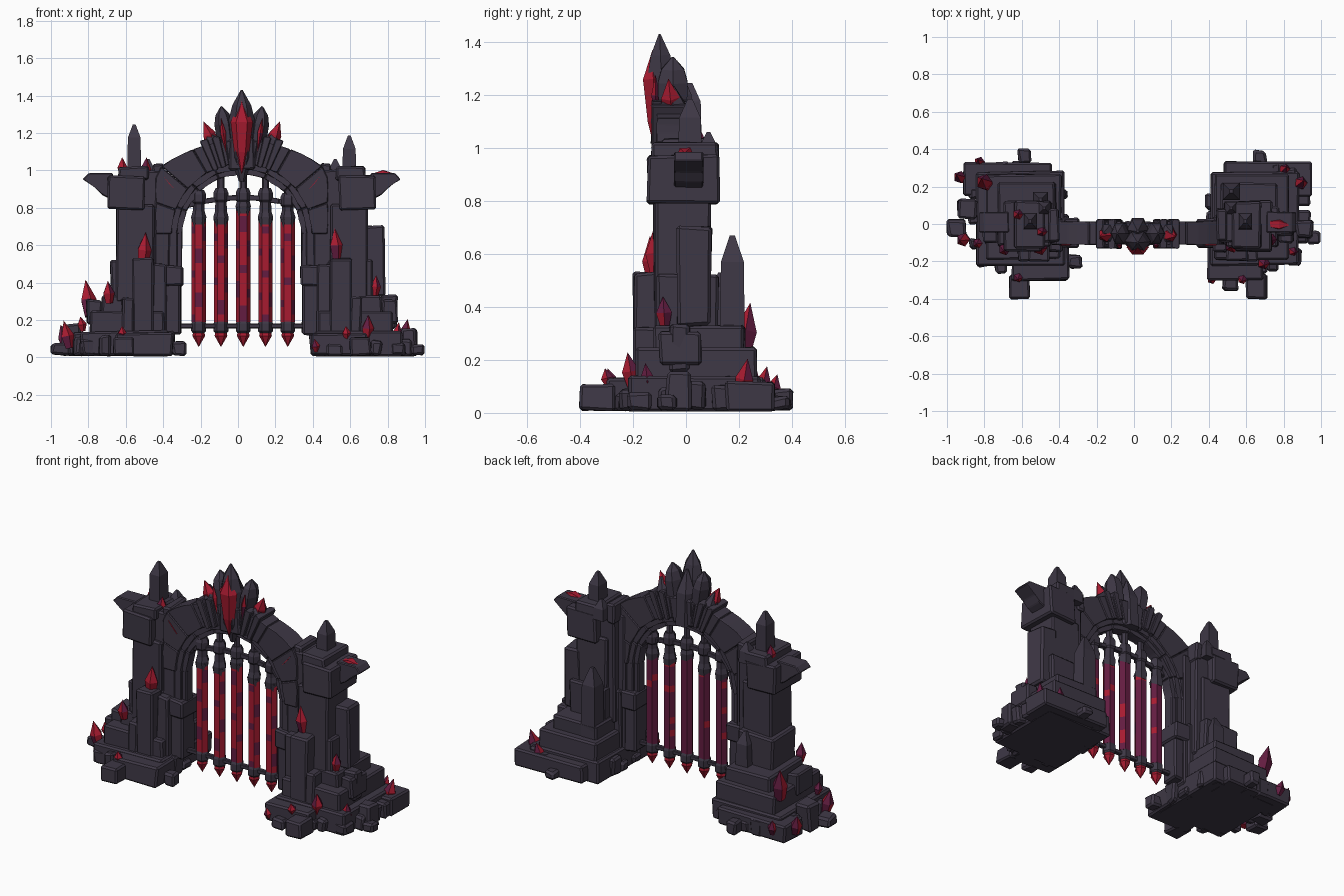
import bpy, bmesh, math, random
from mathutils import Vector

if "Cube" in bpy.data.objects:
    bpy.data.objects.remove(bpy.data.objects["Cube"])

random.seed(4)
CX = 0.02                      # the gate's own mirror line
SPRING = 0.66                  # height where the arch starts
GY = -0.05                     # depth of the gate plane


def mat(name, c):
    m = bpy.data.materials.new(name)
    m.diffuse_color = (*c, 1)
    m.use_nodes = True
    m.node_tree.nodes["Principled BSDF"].inputs["Base Color"].default_value = m.diffuse_color
    return m


STONE = mat("dark_stone", (0.048, 0.039, 0.060))
RED = mat("red_crystal", (0.39, 0.011, 0.030))
PURPLE = mat("purple_crystal", (0.125, 0.012, 0.052))


def finish(name, bm, mats, rule=None):
    bmesh.ops.recalc_face_normals(bm, faces=bm.faces[:])
    bm.normal_update()
    for f in bm.faces:
        f.material_index = rule(f) if rule else 0
    me = bpy.data.meshes.new(name)
    bm.to_mesh(me)
    bm.free()
    for m in mats:
        me.materials.append(m)
    bpy.context.collection.objects.link(bpy.data.objects.new(name, me))


def chisel(bm, jit, bev):
    for v in bm.verts:
        v.co += Vector([random.uniform(-jit, jit) for _ in range(3)])
        v.co.z = max(v.co.z, 0.005)
    bmesh.ops.bevel(bm, geom=bm.edges[:], offset=bev, segments=1, affect='EDGES')


def block(name, x0, x1, y0, y1, z0, z1, jit=0.006, bev=0.01):
    """Rough hewn stone block."""
    bm = bmesh.new()
    bmesh.ops.create_cube(bm, size=1)
    for v in bm.verts:
        v.co = Vector((x1 if v.co.x > 0 else x0, y1 if v.co.y > 0 else y0, z1 if v.co.z > 0 else z0))
    chisel(bm, jit, bev)
    finish(name, bm, [STONE])


def boulder(name, x, y, z, r, h):
    block(name, x - r, x + r, y - r, y + r, z, z + h, 0.01, 0.012)


def prism(name, pts, y0, y1, bev=0.005, m=STONE):
    """Front-view outline (x, z) pushed through from y0 to y1."""
    bm = bmesh.new()
    a, b = [[bm.verts.new((x, y, z)) for x, z in pts] for y in (y0, y1)]
    n = len(pts)
    bm.faces.new(a)
    bm.faces.new(b[::-1])
    for i in range(n):
        bm.faces.new((a[i], b[i], b[(i + 1) % n], a[(i + 1) % n]))
    if bev:
        chisel(bm, 0.0015, bev)
    finish(name, bm, [m])


def shaft(name, base, d, rings, n=6, sy=1.0, mats=(STONE,), rule=None, turn=0.0):
    """Faceted spike along d: rings are (distance, radius), radius 0 is a point."""
    bm = bmesh.new()
    rot = Vector((0, 0, 1)).rotation_difference(Vector(d).normalized())
    rows = []
    for t, r in rings:
        ang = [turn + math.tau * i / n for i in range(n if r else 1)]
        rows.append([bm.verts.new(Vector(base) + rot @ Vector((r * math.cos(a), sy * r * math.sin(a), t)))
                     for a in ang])
    for a, b in zip(rows, rows[1:]):
        for i in range(n):
            j = (i + 1) % n
            q = [a[i % len(a)], a[j % len(a)], b[j % len(b)], b[i % len(b)]]
            bm.faces.new(list(dict.fromkeys(q)))
    for row in (rows[0], rows[-1]):
        if len(row) > 2:
            bm.faces.new(row)
    finish(name, bm, mats, rule)


def gem_rule(f):
    """Purple behind, red with purple patches in front."""
    c = f.calc_center_median()
    if f.normal.y > 0.2:
        return int(random.random() < 0.9)
    return int(math.sin(26 * c.z + 61 * c.x + 2 * f.normal.x) > 0.72)


def gem(name, base, d, rings, n=5, sy=1.0):
    shaft(name, base, d, rings, n, sy, (RED, PURPLE), gem_rule)


def obelisk(name, x, y, z, r, h, tip, sy=1.0):
    """Square stone pillar with a pointed tip."""
    shaft(name, (x, y, z), (0, 0, 1), [(0, r), (h - tip, r * 0.9), (h, r * 0.2)], 4, sy, turn=math.pi / 4)


# ---- towers, mirrored about the gate centre (u = distance from centre) ----
PARTS = [  # name, u0, u1, y0, y1, z0, z1
    ("base_front_slab", .37, .67, -.30, -.1, .01, .13), ("base_front_stone", .58, .69, -.40, -.27, .01, .11),
    ("base_back_slab", .46, .93, .15, .33, .01, .12), ("tower_shaft", .47, .67, -.12, .09, .3, .82),
    ("base_tier", .39, .86, -.22, .28, .01, .14), ("lower_tier", .41, .81, -.19, .265, .1, .245),
    ("middle_tier", .44, .75, -.12, .22, .2, .33), ("upper_tier", .46, .70, -.11, .12, .3, .52),
    ("shaft_corner", .43, .53, -.10, .07, .3, 1.0),
    ("tower_head", .52, .715, -.145, .125, .79, .97), ("head_cap", .50, .66, -.13, .12, .95, 1.02),
    ("head_inner_stone", .42, .475, -.09, .08, .92, 1.035), ("front_pillar", .475, .585, -.20, -.09, .1, .53),
    ("front_pillar_low", .58, .64, -.2, -.1, .12, .32), ("inner_pillar", .40, .48, -.15, .04, .1, .5),
    ("impost", .315, .44, -.125, .03, .38, .49), ("jamb", .385, .47, -.10, .02, .1, .96),
    ("jamb_lower", .325, .41, -.11, .01, .12, .42), ("outer_step", .75, .83, -.1, .06, .18, .31)]
for s in (-1, 1):
    def side_block(name, u0, u1, *rest, **kw):
        block(name, *sorted((CX + s * u0, CX + s * u1)), *rest, **kw)

    for p in PARTS:
        side_block(*p)
    # outward pointing ledge on the tower head
    prism("head_horn", [(CX + s * u, z) for u, z in
          ((.69, .84), (.75, .87), (.78, .91), (.85, .95), (.82, .985), (.69, .985))], -.045, .065)
    obelisk("tower_pinnacle", CX + s * .575, .015, .99, .053, .225 - s * .03, .07, 1.2)
    obelisk("back_pinnacle", CX + s * .5, .085, .94, .05, .12, .05)
    # perimeter rubble
    for i in range(16):
        a = math.tau * i / 16 + random.uniform(-.1, .1)
        cx, cy = [max(-1, min(1, 1.15 * k)) for k in (math.cos(a), math.sin(a))]
        boulder("rubble", CX + s * .64 + .235 * cx, .03 + .26 * cy, .01, random.uniform(.025, .045), random.uniform(.05, .13))
    # inner trim legs below the arch ring
    side_block("trim_leg_outer", .345, .39, -.095, 0, .4, .67, jit=.001, bev=.005)
    side_block("trim_leg_inner", .318, .352, -.08, -.015, .4, .67, jit=.001, bev=.005)

# stones that differ from side to side: x, y, z, half width, height
for b in ((-.95, -.02, .01, .045, .06), (-.315, -.2, .01, .035, .07), (-.585, .365, .01, .037, .08),
          (-.89, .08, .01, .05, .17), (.96, -.07, .01, .037, .06), (.91, -.03, .01, .045, .15),
          (.67, .36, .01, .038, .05), (.515, -.32, .01, .04, .06), (.72, .03, .33, .062, .37), (.81, -.02, .15, .04, .18)):
    boulder("loose_stone", *b)
obelisk("back_obelisk", .52, .175, .2, .068, .47, .1)
obelisk("back_obelisk_short", -.5, .13, .25, .06, .28, .07)


# ---- arch ----
def outer_r(a):                # flatter outer curve of the arch, cut straight at the towers
    r = -.24 * math.sin(a) + math.sqrt(.74 ** 2 - (.24 * math.cos(a)) ** 2)
    return min(r, .46 / max(.01, abs(math.cos(a))))


def wedge(name, a0, a1, r_in, r_out, y0, y1):
    ang = [a0 + (a1 - a0) * i / 3 for i in range(4)]
    rim = [(r_in, a) for a in ang] + [(r_out(a) if callable(r_out) else r_out, a) for a in reversed(ang)]
    prism(name, [(CX + r * math.cos(a), SPRING + r * math.sin(a)) for r, a in rim], y0, y1)


def ring(name, n, *rest):
    for i in range(n):
        wedge(name, math.pi * i / n, math.pi * (i + 1) / n, *rest)


ring("arch_stone", 9, .375, outer_r, -.11, .012)
ring("arch_trim_outer", 8, .345, .39, -.095, 0)
ring("arch_trim_inner", 8, .318, .352, -.08, -.015)

# ---- crown over the arch ----
for s in (-1, 1):
    for deg in (15, 22):       # raised collars
        a = math.radians(90 - s * deg)
        wedge("arch_collar", a - .04, a + .04, .37, lambda t: outer_r(t) + .03, -.13, .025)
    shaft("crown_spike", (CX + s * .07, GY, 1.06), (s * .14, 0, 1), [(0, .045), (.19, .05), (.24, .038), (.285, .004)], 6, 1.3)
    gem("crown_spike_inlay", (CX + s * .085, -.115, 1.1), (s * .14, 0, 1), [(0, 0), (.1, .016), (.18, 0)], 4)
    shaft("crown_side_spike", (CX + s * .13, GY, 1.05), (s * .3, 0, 1), [(0, .04), (.12, .042), (.19, .006)], 6, 1.3)
    shaft("crown_side_crystal", (CX + s * .14, GY, 1.1), (s * .4, -.1, 1), [(0, .03), (.1, .037), (.175, 0)], 5, 1, (RED,))
    prism("glowing_crack", [(CX + s * u, z) for u, z in ((.42, .97), (.36, .90), (.39, .93))], -.115, -.107, 0, RED)
shaft("keystone_spike", (CX, -.08, .94), (0, -.04, 1), [(0, .015), (.13, .06), (.33, .07), (.41, .05), (.49, .005)], 6, .85)
shaft("keystone_back", (CX, -.02, 1.0), (0, -.06, 1), [(0, .06), (.2, .06), (.33, .008)])
block("keystone_base", CX - .07, CX + .07, -.12, .015, 1.0, 1.17)
shaft("keystone_crystal", (CX, -.115, .98), (0, -.03, 1), [(0, 0), (.12, .04), (.28, .06), (.39, 0)], 6, .75, (RED,))

# ---- portcullis ----
for i in range(5):
    x = -.21 + .119 * i
    top = .80 if i == 2 else .74
    arch_z = SPRING + math.sqrt(.34 ** 2 - (x - CX) ** 2)
    collar = [(0, .026), (.015, .04), (.055, .04), (.08, .028)]
    gem("gate_bar", (x, GY, .19), (0, 0, 1), [((top - .19) * k / 14, .038) for k in range(15)], 6, .9)
    shaft("bar_point", (x, GY, .055), (0, 0, 1), [(0, 0), (.06, .034), (.08, .03)], 6, 1, (RED,))
    shaft("bar_foot", (x, GY, .125), (0, 0, 1), collar)
    shaft("bar_socket", (x, GY, top - .03), (0, 0, 1), [(0, .036), (.04, .041), (.07, .032), (.12, .03)])
    shaft("bar_rod", (x, GY, top), (0, 0, 1), [(0, .02), (arch_z - top, .02)])
    shaft("bar_collar", (x, GY, min(.825, arch_z - .095)), (0, 0, 1), collar)
    for k in (-1, 1):          # socket fangs running down over the red bar
        shaft("socket_fang", (x + k * .02, GY - .02, top), (0, 0, -1), [(0, .016), (.07, 0)], 4)
block("bottom_rail", -.31, .35, GY - .013, GY + .013, .155, .18, 0, .004)
for i in range(6):             # gently arched upper rail
    ends = [(x, .855 - .5 * (x - CX) ** 2) for x in (-.28 + .1 * i, -.18 + .1 * i)]
    prism("top_rail", [(x, z - .014) for x, z in ends] + [(x, z + .014) for x, z in ends[::-1]], GY - .013, GY + .013, .003)

# ---- scattered crystals (x, y, z, length), leaning away from their tower ----
for x, y, z, h in ((-.51, -.12, .50, .17), (-.79, .21, .22, .2), (-.90, -.08, .05, .15), (-.92, .24, .05, .13),
                   (-.69, -.13, .29, .12), (-.62, -.28, .1, .07), (-.5, -.04, .96, .11), (-.62, .05, .97, .1),
                   (-.82, .32, .05, .1), (.53, -.11, .53, .16), (.73, -.08, .33, .11), (.69, -.2, .1, .13),
                   (.58, -.29, .1, .07), (.42, -.29, .03, .07), (.8, .28, .06, .12), (-.83, -.1, .14, .08),
                   (.88, .21, .07, .14), (.84, -.14, .07, .12)):
    lean = (0.8 * (x - math.copysign(.63, x)), 0.8 * y, 1)
    gem("crystal_shard", (x, y, z), lean, [(0, h * .17), (h * .45, .015 + h * .15), (h, 0)])
shaft("ledge_crystal", (.73, 0, .965), (1, -.05, .15), [(0, .025), (.05, .035), (.11, 0)], 5, 1, (RED,))
